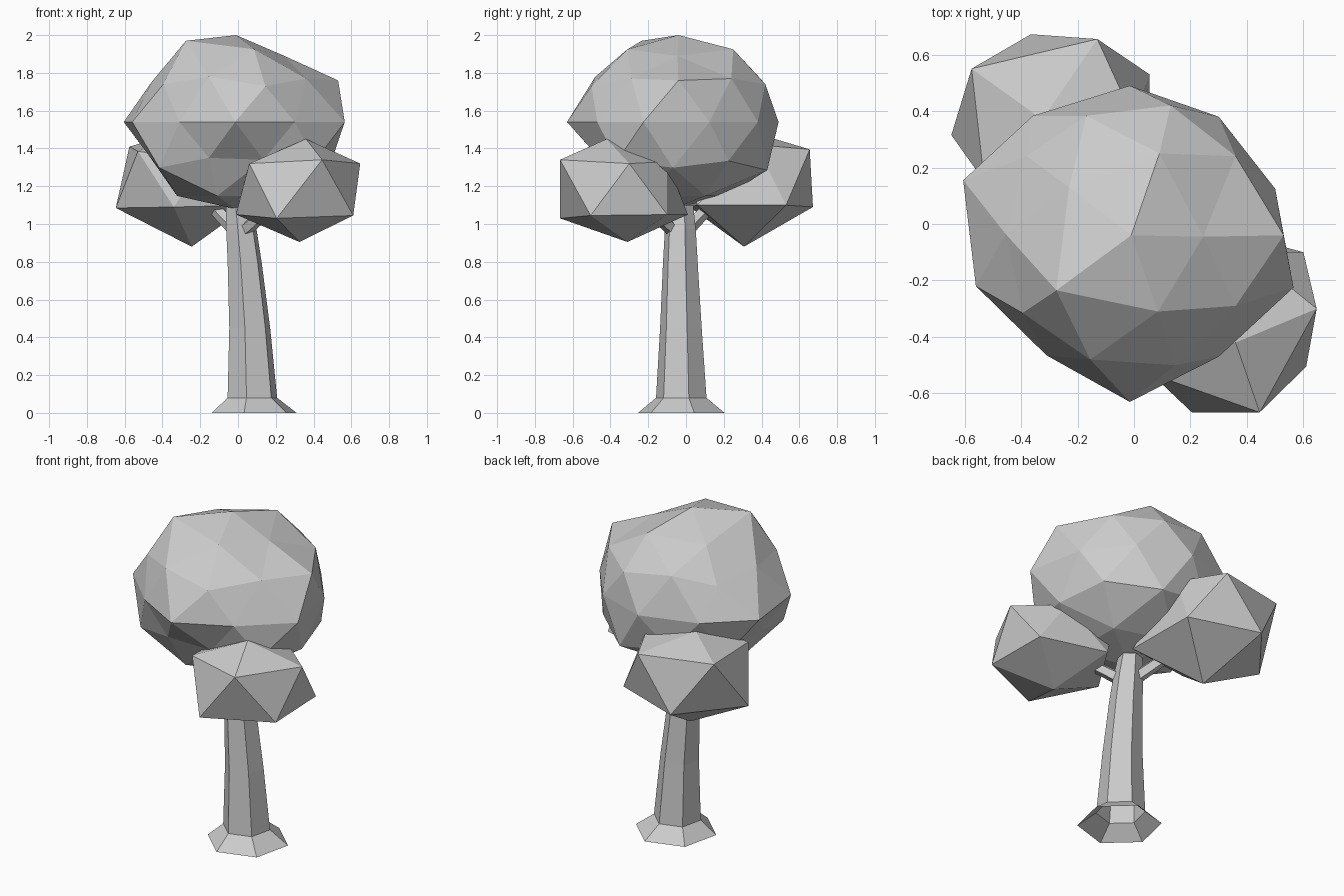
import bpy, bmesh, math
from mathutils import Vector


def finish(bm, name):
    bmesh.ops.recalc_face_normals(bm, faces=bm.faces[:])
    mesh = bpy.data.meshes.new(name)
    bm.to_mesh(mesh)
    bm.free()
    obj = bpy.data.objects.new(name, mesh)
    bpy.context.collection.objects.link(obj)
    return obj


def foliage(name, subdivisions, center, radii, pulls):
    """Faceted ball; the vertex nearest to each pull point is moved onto it."""
    bm = bmesh.new()
    bmesh.ops.create_icosphere(bm, subdivisions=subdivisions, radius=1)
    for v in bm.verts:
        v.co = Vector(center) + Vector(a * b for a, b in zip(v.co, radii))
    rest = [(v, v.co.copy()) for v in bm.verts]
    for p in map(Vector, pulls):
        min(rest, key=lambda r: (r[1] - p).length)[0].co = p
    return finish(bm, name)


def branch(name, start, end, radius):
    a, b = Vector(start), Vector(end)
    bm = bmesh.new()
    bmesh.ops.create_cone(bm, cap_ends=True, segments=5, radius1=radius,
                          radius2=radius * 0.8, depth=(b - a).length)
    rot = (b - a).to_track_quat('Z', 'Y')
    for v in bm.verts:
        v.co = rot @ v.co + (a + b) / 2
    return finish(bm, name)


# Leaning six-sided trunk with flared foot, open underneath: (x, y, z, radius)
rings = [(0.085, -0.025, 0, 0.235), (0.076, -0.025, 0.08, 0.137),
         (0.062, -0.027, 0.45, 0.113), (0.035, -0.03, 0.8, 0.094),
         (0.018, -0.03, 0.97, 0.084), (0.003, -0.03, 1.1, 0.07)]
bm = bmesh.new()
loops = [[bm.verts.new((x + r * math.cos(math.radians(17 + 60 * k)),
                        y + r * math.sin(math.radians(17 + 60 * k)), z))
          for k in range(6)] for x, y, z, r in rings]
for lo, hi in zip(loops, loops[1:]):
    for k in range(6):
        n = (k + 1) % 6
        bm.faces.new((lo[k], lo[n], hi[n], hi[k]))
bm.faces.new(loops[-1])
finish(bm, "trunk")

# Short branches into the side clumps
branch("front_branch", (0.01, -0.04, 0.945), (0.2, -0.23, 1.11), 0.04)
branch("back_branch", (0.0, -0.01, 0.955), (-0.18, 0.17, 1.14), 0.04)

# Main crown
foliage("main_crown", 2, (-0.015, -0.07, 1.54), (0.585, 0.56, 0.46), [
    (-0.01, -0.04, 2.0), (-0.275, -0.235, 1.97), (0.53, -0.04, 1.76),
    (0.245, -0.045, 1.89), (0.09, 0.25, 1.925), (0.085, -0.31, 1.925),
    (-0.605, 0.155, 1.54), (-0.31, -0.465, 1.54), (0.3, -0.47, 1.54),
    (0.565, -0.225, 1.54), (0.5, 0.125, 1.54), (0.13, 0.42, 1.74),
    (-0.455, -0.035, 1.755), (-0.155, -0.48, 1.78), (-0.395, -0.315, 1.74),
    (0.36, -0.29, 1.77), (0.36, 0.24, 1.77), (-0.47, -0.06, 1.36),
    (-0.155, -0.46, 1.35), (0.135, -0.45, 1.34), (0.15, 0.43, 1.285),
    (-0.23, 0.13, 1.89), (-0.38, 0.24, 1.72), (-0.56, -0.22, 1.54),
    (0.145, -0.5, 1.73), (0.3, 0.38, 1.54)])

# Side clumps
foliage("front_clump", 1, (0.32, -0.32, 1.18), (0.37, 0.37, 0.29), [
    (0.36, -0.42, 1.45), (0.647, -0.3, 1.32), (0.445, -0.667, 1.34),
    (0.61, -0.505, 1.045), (0.205, -0.667, 1.03), (0.325, -0.31, 0.905),
    (0.6, -0.1, 1.05), (0.06, -0.53, 1.32), (0.4, -0.1, 1.33),
    (0.2, 0.01, 1.05)])
foliage("back_clump", 1, (-0.28, 0.32, 1.2), (0.37, 0.37, 0.3), [
    (-0.325, 0.37, 1.48), (-0.647, 0.315, 1.085), (-0.365, 0.672, 1.09),
    (0.055, 0.53, 1.1), (-0.575, 0.55, 1.41), (-0.13, 0.655, 1.395),
    (-0.245, 0.307, 0.88), (-0.53, 0.15, 1.385), (0.06, 0.06, 1.1),
    (0.0, 0.37, 1.42), (-0.34, 0.02, 1.09)])
